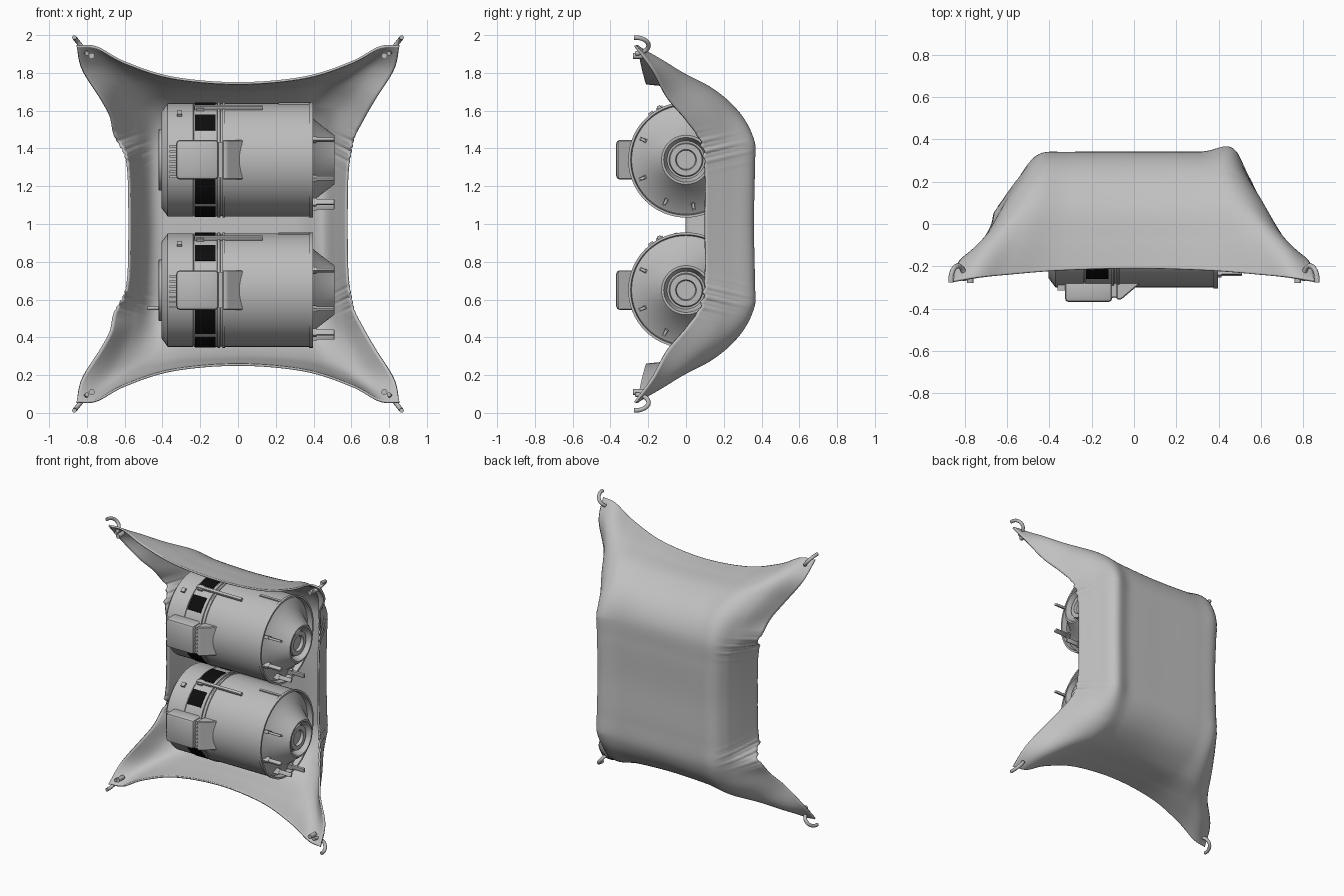
import bpy, bmesh, math
from mathutils import Vector

if "Cube" in bpy.data.objects:
    bpy.data.objects.remove(bpy.data.objects["Cube"])


def material(name, r, g, b):
    m = bpy.data.materials.new(name)
    m.diffuse_color = (r, g, b, 1)
    m.use_nodes = True
    m.node_tree.nodes["Principled BSDF"].inputs["Base Color"].default_value = m.diffuse_color
    return m


FABRIC = material("grey_fabric", 0.53, 0.53, 0.53)
METAL = material("grey_metal", 0.5, 0.5, 0.5)
BLACK = material("black_panel", 0.004, 0.004, 0.004)


def add_mesh(name, bm, mat, angle=35):
    bmesh.ops.recalc_face_normals(bm, faces=bm.faces)
    me = bpy.data.meshes.new(name)
    bm.to_mesh(me)
    bm.free()
    me.materials.append(mat)
    me.shade_smooth()
    me.set_sharp_from_angle(angle=math.radians(angle))
    ob = bpy.data.objects.new(name, me)
    bpy.context.collection.objects.link(ob)
    return ob


def polar(x, r, deg, zc):
    a = math.radians(deg)
    return Vector((x, -r * math.cos(a), zc + r * math.sin(a)))


def revolve(name, profile, zc, mat, segs=64):
    """Solid of revolution around a line parallel to x; profile is (x, radius)."""
    bm = bmesh.new()
    rings = [[bm.verts.new(polar(x, r, 360 * i / segs, zc)) for i in range(segs)]
             for x, r in profile]
    for a, b in zip(rings, rings[1:]):
        for i in range(segs):
            j = (i + 1) % segs
            bm.faces.new((a[i], a[j], b[j], b[i]))
    bm.faces.new(rings[0])
    bm.faces.new(rings[-1])
    return add_mesh(name, bm, mat)


def arc_plate(name, x0, x1, r0, r1, a0, a1, zc, mat, segs=8):
    """Thin curved plate lying on a tank wall."""
    bm = bmesh.new()
    rows = []
    for i in range(segs + 1):
        a = a0 + (a1 - a0) * i / segs
        rows.append([bm.verts.new(polar(x, r, a, zc))
                     for x, r in ((x0, r0), (x1, r0), (x1, r1), (x0, r1))])
    for p, q in zip(rows, rows[1:]):
        for k in range(4):
            bm.faces.new((p[k], p[(k + 1) % 4], q[(k + 1) % 4], q[k]))
    bm.faces.new(rows[0])
    bm.faces.new(rows[-1])
    return add_mesh(name, bm, mat)


def box(name, centre, size, mat, tilt=0, bevel=0.0):
    bm = bmesh.new()
    bmesh.ops.create_cube(bm, size=1)
    bmesh.ops.scale(bm, vec=size, verts=bm.verts)
    if bevel:
        bmesh.ops.bevel(bm, geom=bm.edges[:], offset=bevel, segments=2,
                        profile=0.5, affect='EDGES')
    ob = add_mesh(name, bm, mat)
    ob.location = centre
    ob.rotation_euler.x = math.radians(-tilt)
    return ob


def prism(name, outline, z0, z1, mat):
    """Extrude an (x, y) outline upward, with chamfered edges."""
    bm = bmesh.new()
    f = bm.faces.new([bm.verts.new((x, y, z0)) for x, y in outline])
    ext = bmesh.ops.extrude_face_region(bm, geom=[f])
    top = [v for v in ext["geom"] if isinstance(v, bmesh.types.BMVert)]
    bmesh.ops.translate(bm, vec=(0, 0, z1 - z0), verts=top)
    bmesh.ops.bevel(bm, geom=bm.edges[:], offset=0.005, segments=1, affect='EDGES')
    return add_mesh(name, bm, mat, 5)


def tube(name, points, radius, mat):
    cu = bpy.data.curves.new(name, 'CURVE')
    cu.dimensions = '3D'
    cu.bevel_depth = radius
    cu.bevel_resolution = 3
    cu.use_fill_caps = True
    sp = cu.splines.new('POLY')
    sp.points.add(len(points) - 1)
    for p, co in zip(sp.points, points):
        p.co = (*co, 1)
    sp.use_smooth = True
    cu.materials.append(mat)
    ob = bpy.data.objects.new(name, cu)
    bpy.context.collection.objects.link(ob)
    return ob


# --- Fabric sling: one quarter, rows from the middle up, columns outward ---
QUARTER = [
    [(0, .33, 1), (.3, .33, 1), (.44, .318, 1), (.515, .22, 1), (.575, .10, 1)],
    [(0, .335, 1.28), (.3, .335, 1.28), (.445, .322, 1.28), (.52, .225, 1.28), (.58, .10, 1.28)],
    [(0, .325, 1.47), (.3, .325, 1.47), (.45, .318, 1.46), (.535, .21, 1.45), (.6, .08, 1.43)],
    [(0, .235, 1.61), (.3, .245, 1.61), (.45, .25, 1.61), (.57, .15, 1.60), (.66, 0, 1.55)],
    [(0, .08, 1.70), (.3, .09, 1.71), (.48, .11, 1.73), (.63, .02, 1.73), (.73, -.1, 1.67)],
    [(0, -.08, 1.73), (.32, -.08, 1.75), (.53, -.06, 1.80), (.70, -.11, 1.85), (.825, -.18, 1.82)],
    [(0, -.21, 1.745), (.35, -.22, 1.775), (.6, -.24, 1.855), (.75, -.255, 1.935), (.855, -.27, 1.945)],
]
half = [[Vector((-x, y, z)) for x, y, z in r[:0:-1]] + [Vector(p) for p in r] for r in QUARTER]
control = [[Vector((p.x, p.y, 2 - p.z)) for p in r] for r in half[:0:-1]] + half


def smooth_line(pts, n):
    """Interpolating spline with n steps per span."""
    e = [2 * pts[0] - pts[1]] + pts + [2 * pts[-1] - pts[-2]]
    out = []
    for i in range(len(pts) - 1):
        a, b, c, d = e[i:i + 4]
        for k in range(n):
            t = k / n
            out.append(b + 0.5 * t * (c - a + t * (2 * a - 5 * b + 4 * c - d
                                                  + t * (3 * (b - c) + d - a))))
    return out + [pts[-1]]


def gauss(x, width):
    return math.exp(-(x / width) ** 2)


cols = [smooth_line(list(c), 20) for c in zip(*control)]
grid = [smooth_line(list(r), 10) for r in zip(*cols)]
bm = bmesh.new()
vgrid = []
for row in grid:
    line = []
    for i, p in enumerate(row):
        u = abs(2 * i / (len(row) - 1) - 1)
        h = abs(p.z - 1)
        p = p.copy()
        rim = max(0, (u - 0.5) / 0.5)
        flat = min(1, max(0, (0.43 - h) / 0.08))
        # gathered folds where the sides start to flare out
        fold = gauss(h - 0.39, 0.07) * rim
        wave = math.sin((h + 0.12 * u) * 115)
        if p.x > 0:
            # ridge along the right rear edge
            ridge = gauss(p.x - .44, .07) * min(1, max(0, (0.62 - h) / 0.2))
            p.x += 0.015 * ridge
            p.y += 0.03 * ridge
        else:
            # left flap reaches further forward and flares wider
            p.y -= 0.1 * max(0, (u - 0.7) / 0.3) * flat
            p.x -= 0.036 * gauss(h - 0.47, 0.07) * rim ** 2
        p.x += math.copysign(0.009 * fold * wave, p.x)
        p.y += 0.009 * fold * wave
        line.append(bm.verts.new(p))
    vgrid.append(line)
for a, b in zip(vgrid, vgrid[1:]):
    for i in range(len(a) - 1):
        bm.faces.new((a[i], a[i + 1], b[i + 1], b[i]))
sling = add_mesh("fabric_sling", bm, FABRIC, 60)
sol = sling.modifiers.new("thickness", 'SOLIDIFY')
sol.thickness = 0.012
sol.offset = 0

# --- Corner hooks and eyelet pegs ---
for sx in (-1, 1):
    for sz in (-1, 1):
        pts = []
        for k in range(13):
            t = math.pi * k / 12
            d = -0.042 * math.cos(t)
            pts.append((sx * (0.833 + 0.8 * d), -0.268 + 0.07 * math.sin(t),
                        1 + sz * (0.945 + d)))
        pts.append((pts[-1][0], -0.276, pts[-1][2]))
        tube("corner_hook", pts, 0.012, METAL)
        px, pz = sx * 0.775, 1 + sz * 0.89
        tube("eyelet_peg", [(px, -0.28, pz), (px, -0.22, pz)], 0.016, METAL)

# --- Two tanks lying side to side ---
for zc in (1.34, 0.65):
    revolve("tank_body", [(-.422, .155), (-.418, .163), (-.405, .163), (-.405, .255), (-.372, .30),
                          (-.237, .30), (-.235, .295), (-.232, .30), (-.11, .30), (-.108, .306),
                          (-.095, .306), (-.093, .298), (-.083, .298), (-.081, .306), (-.07, .306),
                          (-.068, .30), (.375, .30), (.377, .306), (.397, .306), (.397, .293),
                          (.36, .288), (.40, .215), (.51, .13), (.51, .118), (.46, .10), (.46, .09),
                          (.49, .085), (.49, .055), (.47, .05)], zc, METAL)
    # black window panels around the band
    for a0, a1 in ((31, 52), (68, 96), (112, 142), (-50, -18), (-86, -56), (-142, -112)):
        arc_plate("band_panel", -.228, -.12, .297, .304, a0, a1, zc, BLACK)
    # front control box, side wedge and bridge
    box("control_box", (-.215, -.31, zc), (.225, .12, .21), METAL, 0, .02)
    prism("control_wedge", [(-.082, -.27), (.025, -.27), (.025, -.285), (-.06, -.357), (-.082, -.357)],
          zc - .105, zc + .105, METAL)
    box("control_bridge", (-.092, -.31, zc), (.03, .07, .19), METAL)
    for k in range(7):
        z = zc - .09 + .027 * k
        box("box_pin", (-.34, -.298, z), (.045, .035, .012), METAL)
        box("bridge_rib", (-.092, -.347, z), (.03, .008, .012), METAL)
    # rail, latch and seam strip on the wall
    box("wall_rail", polar(-.05, .31, 63, zc), (.36, .022, .02), METAL, 63, .003)
    box("rail_foot", polar(-.2, .304, 63, zc), (.04, .02, .04), METAL, 63)
    box("wall_latch", polar(-.31, .305, 53, zc), (.028, .02, .03), METAL, 53)
    box("seam_strip", polar(.3, .302, 80, zc), (.17, .012, .016), METAL, 80)
    # rods around the end cone
    for ang in (25, -23, -64, -99):
        box("cone_rod", polar(.455, .25, ang, zc), (.11, .03, .016), METAL, ang, .003)
        box("cone_rod_foot", polar(.39, .25, ang, zc), (.05, .04, .02), METAL, ang)

# small outlet on the lower tank
tube("outlet_pipe", [(-.48, -.1, .555), (-.40, -.1, .555)], .01, METAL)
